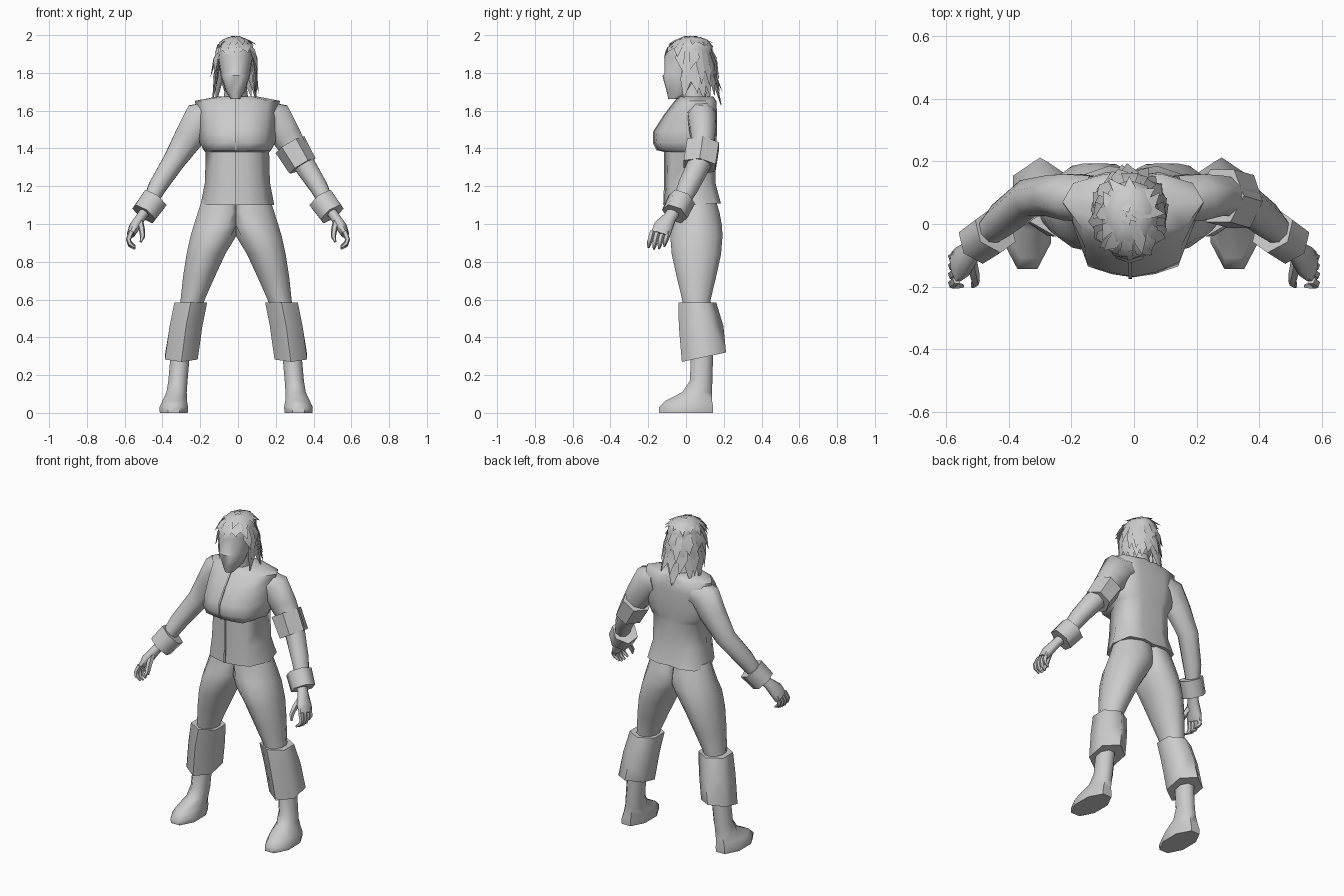
import bpy, bmesh, math, random
from mathutils import Vector as V

if "Cube" in bpy.data.objects:
    bpy.data.objects.remove(bpy.data.objects["Cube"])

random.seed(4)
GREY = bpy.data.materials.new("light grey")
GREY.diffuse_color = (0.6, 0.6, 0.6, 1)
GREY.use_nodes = True
GREY.node_tree.nodes["Principled BSDF"].inputs["Base Color"].default_value = GREY.diffuse_color
SHIFT = -.01      # the stance leans slightly to one side


def finish(name, bm, angle=60):
    bmesh.ops.recalc_face_normals(bm, faces=bm.faces)
    me = bpy.data.meshes.new(name)
    bm.to_mesh(me)
    bm.free()
    me.materials.append(GREY)
    ob = bpy.data.objects.new(name, me)
    bpy.context.collection.objects.link(ob)
    bpy.ops.object.select_all(action='DESELECT')
    ob.select_set(True)
    bpy.context.view_layer.objects.active = ob
    bpy.ops.object.shade_smooth_by_angle(angle=math.radians(angle))
    return ob


def loft(name, rings, angle=60):
    """Skin a list of equal-sized point rings and cap both ends."""
    bm = bmesh.new()
    vs = [[bm.verts.new(p) for p in r] for r in rings]
    n = len(vs[0])
    for a, b in zip(vs, vs[1:]):
        for i in range(n):
            j = (i + 1) % n
            bm.faces.new((a[i], a[j], b[j], b[i]))
    bm.faces.new(vs[0][::-1])
    bm.faces.new(vs[-1])
    return finish(name, bm, angle)


def stack(name, s, rows, n=8, turn=0.0, tilt=0.0, angle=60, inner=-1.0):
    """Horizontal elliptical rings: z, x, y, rx, ry; inner limits x at the middle."""
    rings = []
    for k, (z, x, y, rx, ry) in enumerate(rows):
        t = tilt if k == len(rows) - 1 else 0
        rings.append([(s * max(inner, x + rx * math.cos(a)) + SHIFT, y + ry * math.sin(a),
                       z + t * math.sin(a))
                      for a in (math.tau * i / n + turn for i in range(n))])
    return loft(name, rings, angle)


def tube(name, s, pts, n=8, turn=0.0, angle=60):
    """Elliptical tube along a path: x, y, z, depth radius, side radius."""
    c = [V(p[:3]) for p in pts]
    rings = []
    for k, p in enumerate(pts):
        t = (c[min(k + 1, len(c) - 1)] - c[max(k - 1, 0)]).normalized()
        u = (V((0, 1, 0)) - t * t.y).normalized()
        w = t.cross(u)
        ring = []
        for i in range(n):
            a = math.tau * i / n + turn
            q = c[k] + u * p[3] * math.cos(a) + w * p[4] * math.sin(a)
            ring.append((s * q.x, q.y, q.z))
        rings.append(ring)
    return loft(name, rings, angle)


# Jacket: z, half width, front y, front side y, side y, back y
jacket = [(1.10, .195, -.115, -.08, .04, .185), (1.22, .172, -.11, -.08, .04, .155),
          (1.38, .168, -.11, -.07, .04, .156), (1.39, .178, -.15, -.13, .035, .157),
          (1.43, .20, -.17, -.135, .03, .16), (1.49, .207, -.168, -.12, .04, .165),
          (1.58, .215, -.11, -.07, .05, .165), (1.652, .225, -.055, -.015, .07, .16),
          (1.674, .11, -.035, -.01, .06, .145)]
rings = []
for z, w, f, fs, sy, b in jacket:
    half = [(.35 * w, f + .3 * (fs - f)), (.72 * w, fs), (w, sy), (.85 * w, b - .03), (.4 * w, b)]
    pts = [(0, f)] + half + [(0, b - .012)] + [(-x, y) for x, y in reversed(half)]
    rings.append([(x - .003, y, z + (.008 if z < 1.11 and y > .1 else 0)) for x, y in pts])
loft("jacket", rings, 62)

# Zip flap down the jacket front
for name, rows in (("zip_lower", jacket[:3]), ("zip_upper", jacket[3:])):
    loft(name, [[(x - .012, y + r[2], r[0]) for x, y in
                 ((-.005, .012), (.005, .012), (.005, -.006), (-.005, -.006))] for r in rows])

# Trousers (legs meet flat at the middle), trouser cuffs and boots
for s, side in ((-1, "right"), (1, "left")):
    stack(side + "_trouser_leg", s,
          [(1.13, .055, .055, .13, .105), (1.06, .06, .06, .148, .122), (.99, .085, .06, .145, .135),
           (.935, .118, .055, .128, .143), (.84, .16, .055, .106, .135), (.72, .197, .055, .087, .108),
           (.6, .23, .055, .066, .078), (.5, .25, .06, .055, .07)], 12, math.pi / 12, inner=0)
    stack(side + "_trouser_cuff", s,
          [(.585, .24, .06, .10, .10), (.46, .265, .08, .10, .118), (.295, .29, .095, .10, .117)],
          6, math.pi / 6, .025, angle=64)
    stack(side + "_boot", s,
          [(.32, .295, .085, .055, .064), (.17, .308, .08, .055, .064), (.11, .315, .06, .058, .085),
           (.065, .325, .015, .07, .133), (.03, .33, 0, .082, .156), (.0, .33, 0, .08, .154)],
          8, math.pi / 8)

    # Sleeves and wrist cuffs
    tube(side + "_sleeve", s,
         [(.14, .08, 1.575, .08, .08), (.195, .085, 1.558, .08, .103), (.255, .09, 1.465, .07, .086),
          (.335, .082, 1.34, .064, .064), (.425, .012, 1.2, .058, .052), (.48, -.04, 1.09, .04, .038)],
         8, .39)
    tube(side + "_wrist_cuff", s,
         [(.442, -.022, 1.13, .075, .08), (.498, -.06, 1.053, .072, .076)], 6, 0, angle=64)

    # Hand with curled fingers and a thumb
    tube(side + "_palm", s,
         [(.475, -.05, 1.09, .034, .03), (.515, -.085, 1.035, .036, .028),
          (.548, -.12, .985, .054, .03), (.567, -.135, .945, .054, .022)], 8, .39)
    for k, y in enumerate((-.178, -.15, -.122, -.094)):
        d = (.008, 0, .002, .014)[k]
        tube(f"{side}_finger_{k + 1}", s,
             [(.565, y, .96, .015, .015), (.58, y - .012, .918, .015, .014),
              (.572, y - .018, .888 + d, .013, .012), (.545, y - .02, .868 + d, .006, .006)], 5)
    tube(side + "_thumb", s,
         [(.52, -.11, 1.02, .022, .018), (.51, -.16, .975, .018, .017),
          (.505, -.185, .935, .015, .014), (.515, -.2, .905, .006, .006)], 5)

# Armband on one sleeve
tube("armband", 1, [(.275, .09, 1.42, .098, .088), (.342, .072, 1.307, .098, .08)],
     6, math.pi / 6, angle=40)

# Neck and head: z, half width, front y, back y
stack("neck", 1, [(1.62, 0, .05, .07, .07), (1.75, -.002, .03, .055, .06)])
rows = [(1.662, .024, -.094, -.03), (1.70, .05, -.102, .06), (1.785, .078, -.125, .115),
        (1.795, .08, -.114, .125), (1.885, .095, -.115, .14), (1.94, .092, -.09, .14),
        (1.975, .07, -.05, .115), (1.99, .035, -.01, .075)]
rings = []
for z, w, f, b in rows:
    half = [(.55, .06), (.93, .34), (1, .62), (.62, .92)]
    shape = [(0, 0)] + half + [(0, 1)] + [(-x, y) for x, y in reversed(half)]
    rings.append([(x * w - .014, f + y * (b - f), z) for x, y in shape])
loft("head", rings, 60)

# Hair: tapering locks laid over the skull
bm = bmesh.new()


def lock(az, z0, z1, flare, wide):
    """One lock from height z0 down to z1, at angle az (0 = front)."""
    d = V((math.sin(az), -math.cos(az), 0))
    side = V((math.cos(az), math.sin(az), 0))

    def at(z, extra):
        k = math.sqrt(max(.04, 1 - (max(z - 1.88, 0) / .115) ** 2))
        return V((-.014 + d.x * (.098 * k + extra), .025 + d.y * (.122 * k + extra), z))
    a, m, t = at(z0, .0), at((z0 + z1) / 2, .016), at(z1, flare)
    t += side * random.uniform(-.025, .025)
    l, r, ml, mr, mi, ai, tip = [bm.verts.new(p) for p in (
        a - side * wide * .6, a + side * wide * .6, m - side * wide, m + side * wide,
        m - d * .016, a - d * .012, t)]
    for f in ((l, r, mr, ml), (r, ai, mi, mr), (ai, l, ml, mi), (ml, mr, tip),
              (mr, mi, tip), (mi, ml, tip), (l, ai, r)):
        bm.faces.new(f)


for i in range(12):                    # top of the crown
    lock(math.tau * i / 12 + random.uniform(-.2, .2), random.uniform(1.988, 1.997),
         random.uniform(1.90, 1.96), random.uniform(.01, .04), .02)
for i in range(8):                     # fringe
    lock(-1 + 2 * i / 7, 1.965, random.uniform(1.87, 1.92), random.uniform(.008, .03), .024)
for i in range(15):                    # upper layer round sides and back
    az = math.pi + (i - 7) / 7 * 2.0
    lock(az, random.uniform(1.93, 1.97), random.uniform(1.72, 1.82), random.uniform(.01, .035), .028)
for i in range(13):                    # long layer
    az = math.pi + (i - 6) / 6 * 1.75
    lock(az, 1.87, random.uniform(1.62, 1.70), random.uniform(.005, .03) + .018 * abs(math.cos(az)), .03)
lock(math.pi, 1.85, 1.62, .04, .03)
finish("hair", bm, 60)
